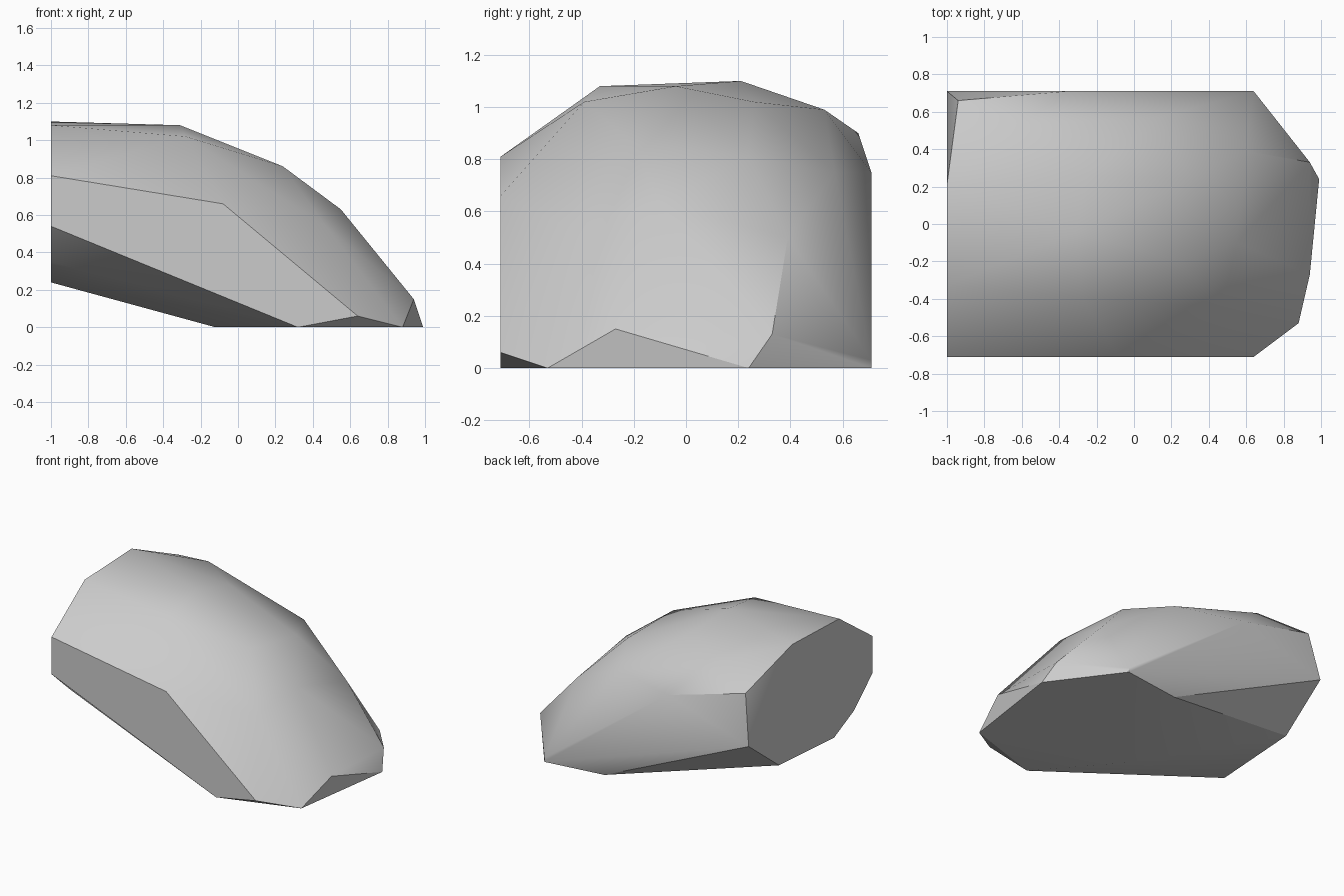
import bpy
import bmesh
import math

default_cube = bpy.data.objects.get("Cube")
if default_cube:
    bpy.data.objects.remove(default_cube, do_unlink=True)


def make_material(name, colour):
    material = bpy.data.materials.new(name)
    material.use_nodes = True
    material.diffuse_color = colour
    shader = material.node_tree.nodes["Principled BSDF"]
    shader.inputs["Base Color"].default_value = colour
    shader.inputs["Roughness"].default_value = 0.9
    return material


def on_plane(axis, value, pairs):
    """Place two-dimensional outline points on a plane across the given axis."""
    points = []
    for first, second in pairs:
        point = [first, second]
        point.insert(axis, value)
        points.append(tuple(point))
    return points


def make_hull(name, points, material):
    """Wrap corner points in a tight faceted skin."""
    mesh = bpy.data.meshes.new(name)
    bm = bmesh.new()
    for point in points:
        bm.verts.new(point)
    result = bmesh.ops.convex_hull(bm, input=bm.verts[:], use_existing_faces=False)
    spare = {v for v in result["geom_interior"] + result["geom_unused"]
             if isinstance(v, bmesh.types.BMVert)}
    bmesh.ops.delete(bm, geom=list(spare), context="VERTS")
    bmesh.ops.dissolve_limit(bm, angle_limit=math.radians(1.5),
                             verts=bm.verts[:], edges=bm.edges[:])
    bmesh.ops.recalc_face_normals(bm, faces=bm.faces[:])
    bm.to_mesh(mesh)
    bm.free()
    mesh.materials.append(material)
    rock = bpy.data.objects.new(name, mesh)
    bpy.context.collection.objects.link(rock)
    return rock


# Broad broken end of the boulder, as (y, z)
broken_end = on_plane(0, -1, [
    (-.71, .54), (-.71, .81), (-.33, 1.08), (.21, 1.1),
    (.71, .55), (.36, .28), (-.27, .24), (-.5, .35)])

# Flat cut along the front side, as (x, z)
front_cut = on_plane(1, -.71, [(-.08, .66), (.64, .06), (.32, 0)])

# Resting footprint on the ground, as (x, y)
footprint = on_plane(2, 0, [
    (.88, -.53), (.99, .24), (.64, .71), (.2, .65), (-.12, -.2)])

# Rounded crown running down to the nose
crown = [
    (-.28, -.39, 1.02), (-.31, -.04, 1.08), (-.25, .26, 1.02),
    (-.61, .53, .99), (.24, -.2, .86), (.3, .24, .81),
    (.55, -.1, .63), (.47, -.45, .54), (.94, -.27, .15)]

# Chipped back shoulder
back_shoulder = [
    (-.94, .66, .9), (-.35, .71, .75), (.13, .57, .75),
    (.6, .39, .5), (.94, .33, .13), (.64, .71, .03)]

stone = make_material("stone grey", (.6, .6, .6, 1))
boulder = make_hull(
    "boulder", broken_end + front_cut + footprint + crown + back_shoulder, stone)

# Soft worn facets with crisp broken edges
bpy.ops.object.select_all(action="DESELECT")
boulder.select_set(True)
bpy.context.view_layer.objects.active = boulder
bpy.ops.object.shade_smooth_by_angle(angle=math.radians(30))
